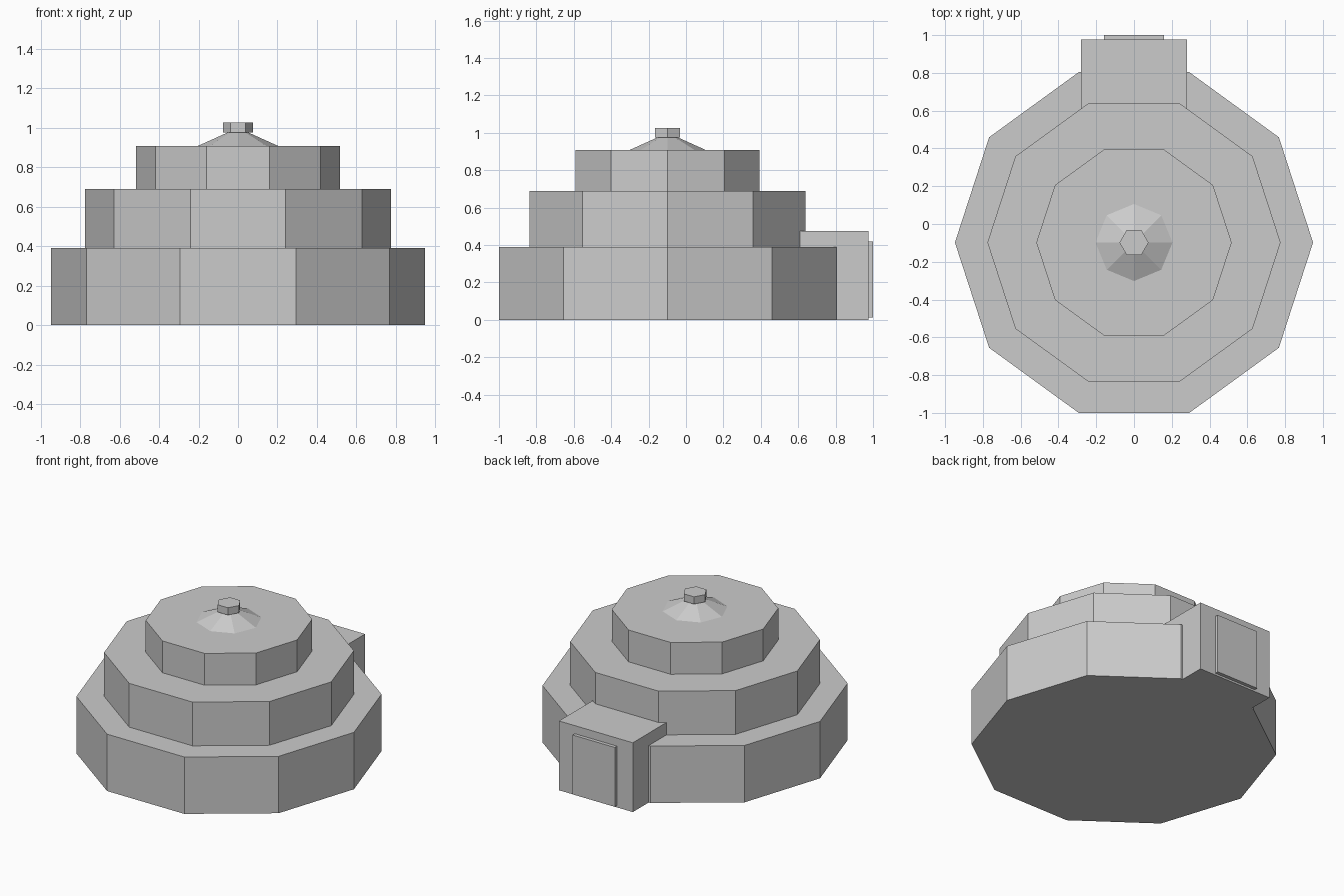
import bpy, bmesh
from math import cos, sin, tau

if "Cube" in bpy.data.objects:
    bpy.data.objects.remove(bpy.data.objects["Cube"])

CY = -0.098  # shared axis of the round tiers


def finish(name, bm):
    bmesh.ops.recalc_face_normals(bm, faces=bm.faces[:])
    mesh = bpy.data.meshes.new(name)
    bm.to_mesh(mesh)
    bm.free()
    obj = bpy.data.objects.new(name, mesh)
    bpy.context.collection.objects.link(obj)
    return obj


def ring(bm, sides, r, z):
    return [bm.verts.new((r * cos(tau * i / sides), CY + r * sin(tau * i / sides), z))
            for i in range(sides)]


def prism(name, sides, r, z0, z1):
    bm = bmesh.new()
    low, high = ring(bm, sides, r, z0), ring(bm, sides, r, z1)
    bm.faces.new(low)
    bm.faces.new(high)
    for i in range(sides):
        j = (i + 1) % sides
        bm.faces.new((low[i], low[j], high[j], high[i]))
    return finish(name, bm)


def pyramid(name, sides, r, z0, z1):
    bm = bmesh.new()
    low = ring(bm, sides, r, z0)
    tip = bm.verts.new((0, CY, z1))
    bm.faces.new(low)
    for i in range(sides):
        bm.faces.new((low[i], low[(i + 1) % sides], tip))
    return finish(name, bm)


def box(name, lo, hi):
    bm = bmesh.new()
    bmesh.ops.create_cube(bm, size=1)
    for v in bm.verts:
        v.co = [(a + b) / 2 + c * (b - a) for a, b, c in zip(lo, hi, v.co)]
    return finish(name, bm)


# Three stacked ten-sided tiers
for name, r, z0, z1 in (("lower_tier", 0.948, 0, 0.39),
                        ("middle_tier", 0.776, 0.39, 0.69),
                        ("upper_tier", 0.517, 0.69, 0.908)):
    prism(name, 10, r, z0, z1)

# Low eight-sided roof cone with a hexagonal cap
pyramid("roof_cone", 8, 0.204, 0.908, 1.0)
prism("roof_cap", 6, 0.077, 0.976, 1.026)

# Entrance block at the back with its raised door
box("entrance", (-0.28, 0.56, 0), (0.28, 0.976, 0.475))
box("door", (-0.16, 0.95, 0.013), (0.16, 1.0, 0.42))
